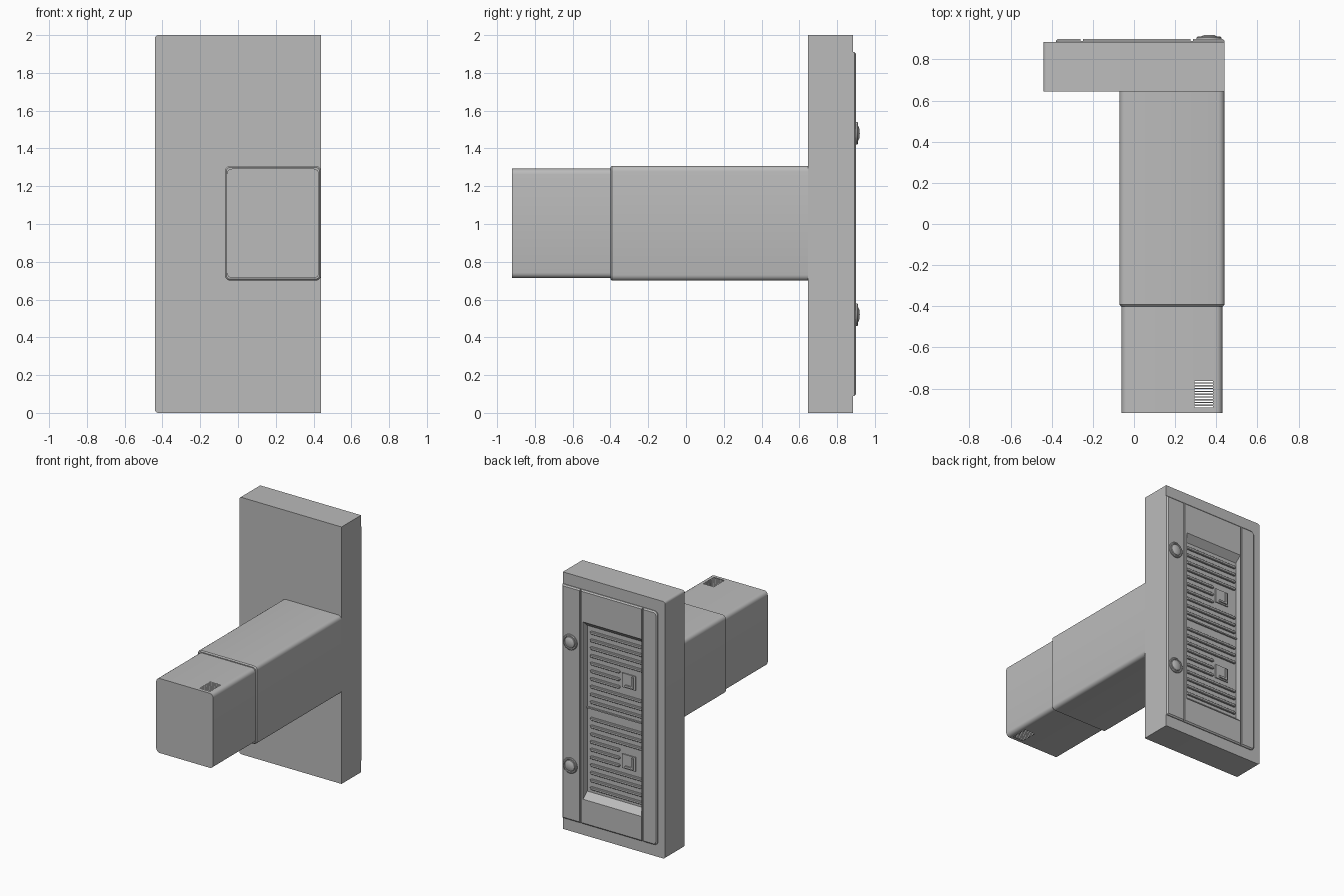
import bpy, bmesh, math
from mathutils import Vector

if "Cube" in bpy.data.objects:
    bpy.data.objects.remove(bpy.data.objects["Cube"])

grey = bpy.data.materials.new("plain_grey")
grey.diffuse_color = (0.5, 0.5, 0.5, 1)
grey.use_nodes = True
grey.node_tree.nodes["Principled BSDF"].inputs["Base Color"].default_value = grey.diffuse_color


def finish(name, bm, smooth=True):
    bmesh.ops.recalc_face_normals(bm, faces=bm.faces)
    me = bpy.data.meshes.new(name)
    bm.to_mesh(me)
    bm.free()
    ob = bpy.data.objects.new(name, me)
    bpy.context.collection.objects.link(ob)
    me.materials.append(grey)
    if smooth:
        bpy.ops.object.select_all(action='DESELECT')
        ob.select_set(True)
        bpy.context.view_layer.objects.active = ob
        bpy.ops.object.shade_smooth_by_angle(angle=math.radians(30))
    return ob


def rounded_rect(x0, x1, z0, z1, radii, inset=0, steps=4):
    # corner order: low-x low-z, high-x low-z, high-x high-z, low-x high-z
    x0, x1, z0, z1 = x0 + inset, x1 - inset, z0 + inset, z1 - inset
    corners = [(x0, z0, 1, 1), (x1, z0, -1, 1), (x1, z1, -1, -1), (x0, z1, 1, -1)]
    pts = []
    for i, (x, z, sx, sz) in enumerate(corners):
        if radii[i] == 0:
            pts.append((x, z))
            continue
        r = max(radii[i] - inset, 0.002)
        for k in range(steps + 1):
            a = math.pi + math.pi / 2 * (i + k / steps)
            pts.append((x + sx * r + r * math.cos(a), z + sz * r + r * math.sin(a)))
    return pts


def loft(bm, rect, radii, sections):
    """Rounded rectangle in XZ, lofted through (y, inset) sections and capped."""
    rings = [[bm.verts.new((x, y, z)) for x, z in rounded_rect(*rect, radii, ins)]
             for y, ins in sections]
    n = len(rings[0])
    for a, b in zip(rings, rings[1:]):
        for i in range(n):
            bm.faces.new((a[i], a[(i + 1) % n], b[(i + 1) % n], b[i]))
    bm.faces.new(rings[0])
    bm.faces.new(rings[-1])


def solid(name, rect, radii, sections):
    bm = bmesh.new()
    loft(bm, rect, radii, sections)
    return finish(name, bm)


def cut(ob, cutter):
    mod = ob.modifiers.new("cut", 'BOOLEAN')
    mod.operation, mod.solver, mod.object = 'DIFFERENCE', 'EXACT', cutter
    cutter.hide_render = True
    cutter.hide_viewport = True


# Upright plate and the raised panel on its back
plate = solid("plate", (-0.44, 0.44, 0, 2), (0.018, 0, 0, 0.018),
              [(0.645, 0), (0.885, 0)])
panel = solid("raised_panel", (-0.38, 0.44, 0.09, 1.91), (0.03, 0, 0, 0.03),
              [(0.885, 0), (0.891, 0), (0.90, 0.01)])

# Recess with sloping top and bottom, cut through the panel into the plate
FLOOR = 0.85
bm = bmesh.new()
prof = [(FLOOR, 0.33), (0.90, 0.285), (0.95, 0.24), (0.95, 1.71), (0.90, 1.665), (FLOOR, 1.62)]
face = bm.faces.new([bm.verts.new((-0.245, y, z)) for y, z in prof])
ext = bmesh.ops.extrude_face_region(bm, geom=[face])["geom"]
bmesh.ops.translate(bm, vec=(0.50, 0, 0), verts=[v for v in ext if isinstance(v, bmesh.types.BMVert)])
pit = finish("recess_cutter", bm, False)

# Vertical seams either side of the central panel
bm = bmesh.new()
for x in (0.28, -0.255):
    loft(bm, (x - 0.006, x + 0.006, 0, 2), (0, 0, 0, 0), [(0.889, 0), (0.95, 0)])
seams = finish("seam_cutter", bm, False)
cut(plate, pit)
cut(panel, pit)
cut(panel, seams)

# Rounded slats in two banks, shortened beside the latches
latches = (0.65, 1.28)
bm = bmesh.new()
for first in (0.365, 1.035):
    for i in range(10):
        z = first + i * 0.06
        near = any(abs(z - c) < 0.075 for c in latches)
        r = 0.0105
        loft(bm, (-0.03 if near else -0.235, 0.225, z - 0.011, z + 0.011),
             (r, r, r, r), [(FLOOR - 0.004, 0), (FLOOR + 0.010, 0), (FLOOR + 0.014, 0.004)])
finish("slats", bm)

# Dividing bar between the two banks
solid("dividing_bar", (-0.245, 0.255, 0.982, 0.992), (0, 0, 0, 0),
      [(FLOOR - 0.004, 0), (FLOOR + 0.012, 0)])

# Latches: square plate with a small handle
for i, z in enumerate(latches):
    bm = bmesh.new()
    none = (0, 0, 0, 0)
    loft(bm, (-0.165, -0.05, z - 0.055, z + 0.055), none, [(FLOOR - 0.004, 0), (FLOOR + 0.008, 0)])
    loft(bm, (-0.15, -0.135, z - 0.045, z + 0.045), none, [(FLOOR, 0), (FLOOR + 0.018, 0)])
    loft(bm, (-0.135, -0.08, z - 0.045, z - 0.03), none, [(FLOOR, 0), (FLOOR + 0.018, 0)])
    finish(f"latch_{i + 1}", bm)

# Round knobs: rim with a shallow dome
knob = [(0.06, 0.898), (0.06, 0.907), (0.055, 0.911), (0.047, 0.911), (0.044, 0.906),
        (0.041, 0.911), (0.025, 0.918), (0, 0.92)]
for i, z in enumerate((0.52, 1.48)):
    bm = bmesh.new()
    vs = [bm.verts.new((0.365 + r, y, z)) for r, y in knob]
    es = [bm.edges.new(p) for p in zip(vs, vs[1:])]
    bmesh.ops.spin(bm, geom=vs + es, cent=(0.365, 0, z), axis=(0, 1, 0),
                   angle=math.tau, steps=32)
    bmesh.ops.remove_doubles(bm, verts=bm.verts, dist=0.0003)
    finish(f"knob_{i + 1}", bm)

# Sleeve of the arm, with a softened front rim
R = (0.03,) * 4
solid("arm_sleeve", (-0.07, 0.44, 0.70, 1.308), R, [(-0.40, 0.008), (-0.392, 0), (0.645, 0)])

# Inner box of the arm, with vent slits through top and bottom
bm = bmesh.new()
loft(bm, (-0.06, 0.43, 0.713, 1.293), R, [(-0.92, 0), (-0.395, 0)])
pitch, width = 0.0135, 0.0075
slits = [(-0.892 + i * pitch, -0.892 + i * pitch + width) for i in range(10)]
planes = [((x, 0, 0), (1, 0, 0)) for x in (0.295, 0.385)]
planes += [((0, y, 0), (0, 1, 0)) for s in slits for y in s]
for co, no in planes:
    flat = [f for f in bm.faces if abs(f.normal.z) > 0.9 or f.normal.length == 0]
    bmesh.ops.bisect_plane(bm, geom=bm.verts[:] + bm.edges[:] + bm.faces[:],
                           plane_co=Vector(co), plane_no=Vector(no), dist=1e-5)
bm.normal_update()
gone = []
for f in bm.faces:
    c = f.calc_center_median()
    if abs(f.normal.z) > 0.9 and 0.295 < c.x < 0.385 and any(a < c.y < b for a, b in slits):
        gone.append(f)
bmesh.ops.delete(bm, geom=gone, context='FACES')
finish("arm_inner_box", bm)
